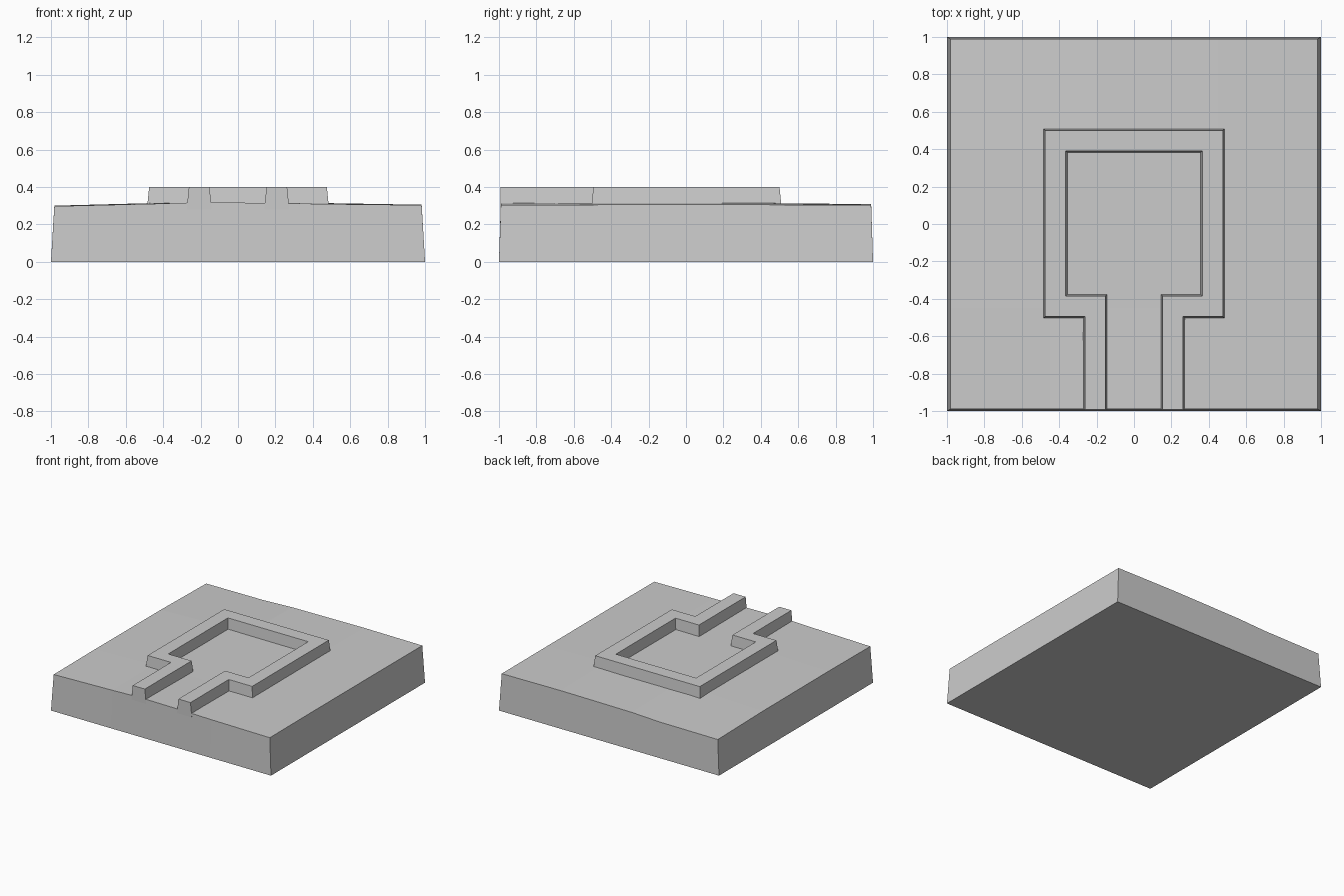
import bpy, bmesh
from mathutils import Vector

if "Cube" in bpy.data.objects:
    bpy.data.objects.remove(bpy.data.objects["Cube"])


def finish(name, bm):
    bmesh.ops.recalc_face_normals(bm, faces=bm.faces)
    mesh = bpy.data.meshes.new(name)
    bm.to_mesh(mesh)
    bm.free()
    obj = bpy.data.objects.new(name, mesh)
    bpy.context.collection.objects.link(obj)
    return obj


# Ground slab: gently uneven top, slightly tapered sides, flat underside
xs = [-1, -0.45, -0.2, 0.2, 0.45, 1]
ys = [-1, -0.45, 0.4, 1]
heights = [
    [0.297, 0.310, 0.318, 0.314, 0.309, 0.303],
    [0.300, 0.314, 0.312, 0.311, 0.312, 0.305],
    [0.298, 0.314, 0.312, 0.311, 0.314, 0.305],
    [0.288, 0.291, 0.302, 0.306, 0.308, 0.304],
]
bm = bmesh.new()
grid = []
for j, y in enumerate(ys):
    row = []
    for i, x in enumerate(xs):
        tx = x * 0.982 if abs(x) == 1 else x
        ty = y * 0.99 if abs(y) == 1 else y
        row.append(bm.verts.new((tx, ty, heights[j][i])))
    grid.append(row)
for j in range(len(ys) - 1):
    for i in range(len(xs) - 1):
        bm.faces.new((grid[j][i], grid[j][i + 1], grid[j + 1][i + 1], grid[j + 1][i]))
nx, ny = len(xs), len(ys)
rim = ([(i, 0) for i in range(nx)] + [(nx - 1, j) for j in range(1, ny)]
       + [(i, ny - 1) for i in range(nx - 2, -1, -1)] + [(0, j) for j in range(ny - 2, 0, -1)])
top = [grid[j][i] for i, j in rim]
bottom = [bm.verts.new((xs[i], ys[j], 0)) for i, j in rim]
for k in range(len(rim)):
    n = (k + 1) % len(rim)
    bm.faces.new((bottom[k], bottom[n], top[n], top[k]))
bm.faces.new(bottom)
finish("ground_slab", bm)

# Raised wall: tapered section swept with mitred corners along a keyhole path
half = [(0.2075, -0.992), (0.2075, -0.44), (0.42, -0.44), (0.42, 0.445)]
path = [Vector(p) for p in half] + [Vector((-x, y)) for x, y in reversed(half)]
section = [(0.067, 0.28), (0.055, 0.40), (-0.055, 0.40), (-0.067, 0.28)]
normals = []
for a, b in zip(path, path[1:]):
    d = (b - a).normalized()
    normals.append(Vector((d.y, -d.x)))
bm = bmesh.new()
rings = []
for k, p in enumerate(path):
    if k == 0:
        m = normals[0]
    elif k == len(path) - 1:
        m = normals[-1]
    else:
        m = normals[k - 1] + normals[k]
    rings.append([bm.verts.new((*(p + m * w), z)) for w, z in section])
for a, b in zip(rings, rings[1:]):
    for i in range(4):
        n = (i + 1) % 4
        bm.faces.new((a[i], a[n], b[n], b[i]))
bm.faces.new(rings[0])
bm.faces.new(rings[-1])
finish("keyhole_wall", bm)
